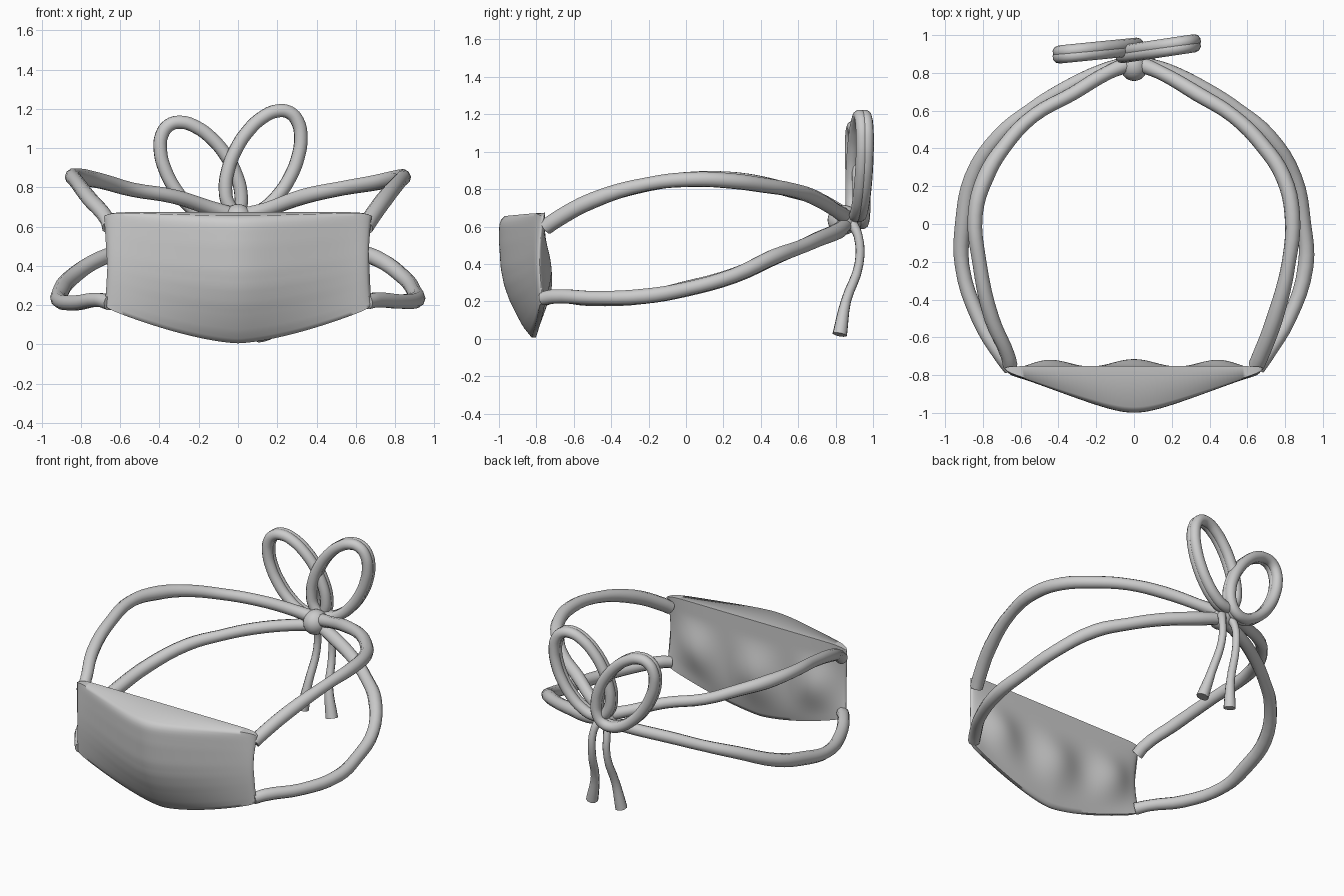
import bpy
from math import sin, cos, pi, sqrt
import random

if "Cube" in bpy.data.objects:
    bpy.data.objects.remove(bpy.data.objects["Cube"])
random.seed(4)


def smooth(obj, deg):
    bpy.ops.object.select_all(action='DESELECT')
    obj.select_set(True)
    bpy.context.view_layer.objects.active = obj
    if obj.type == 'CURVE':
        bpy.ops.object.convert(target='MESH')
    bpy.ops.object.shade_smooth_by_angle(angle=deg * pi / 180)


def tube(name, points, radius, radii=None, cyclic=False, res=4):
    """Round cord through points, converted to a mesh."""
    curve = bpy.data.curves.new(name, 'CURVE')
    curve.dimensions = '3D'
    curve.bevel_depth = radius
    curve.bevel_resolution = 3
    curve.resolution_u = res
    curve.use_fill_caps = True
    spline = curve.splines.new('BEZIER')
    spline.bezier_points.add(len(points) - 1)
    for i, (bp, p) in enumerate(zip(spline.bezier_points, points)):
        bp.co = p
        bp.handle_left_type = bp.handle_right_type = 'AUTO'
        bp.radius = radii[i] if radii else 1
    spline.use_cyclic_u = cyclic
    obj = bpy.data.objects.new(name, curve)
    bpy.context.collection.objects.link(obj)
    smooth(obj, 50)
    return obj


def interp(table, v):
    for (a, fa), (b, fb) in zip(table, table[1:]):
        if v <= b:
            k = (v - a) / (b - a)
            return fa + (fb - fa) * k
    return table[-1][1]


# Mask body: closed cross-sections swept from side to side
DEPTH = [(0, .86), (.035, .95), (.08, .995), (.12, 1), (.25, 1), (.45, .96), (.58, .88),
         (.7, .75), (.82, .57), (.92, .40), (1, .2)]
NX, NV = 64, 28
verts, faces = [], []
for i in range(NX + 1):
    s = sin(pi / 2 * (-1 + 2 * i / NX)) * .4 + (-1 + 2 * i / NX) * .6
    t = abs(s)
    f = (sqrt(1.04) - sqrt(t * t + .04)) / (sqrt(1.04) - .2)
    bottom = .006 + .182 * t ** 1.5 + .012 * t ** 30
    top = .674 - .02 * t ** 20
    end = 1 - .75 * t ** 40          # thickness rounds off at the side edges
    front, back = [], []
    for j in range(NV + 1):
        v = j / NV
        z = top + (bottom - top) * v
        x = s * (.682 - .017 * sin(pi * v) ** .6 * t ** 4)
        edge = -.765 - .02 * sin(pi * v) * t ** 6
        lip = .018 * f * max(0, 1 - v / .15)
        front.append((x, edge - .016 * end - .218 * f * interp(DEPTH, v), z - lip))
        w = max(0, min(1, (v - .15) / .8))
        bump = .02 + .02 * cos(2 * pi * s * .68 / .46)
        yb = edge + .012 * end + bump * sin(pi * w) ** 2 * (1 - t ** 6) - .05 * f * v ** 5
        back.append((x, yb, z))
    verts += front + back[::-1]
R = 2 * (NV + 1)
for i in range(NX):
    for j in range(R):
        a, b = i * R + j, i * R + (j + 1) % R
        faces.append((a, b, b + R, a + R))
faces.append(tuple(range(R))[::-1])
faces.append(tuple(range(NX * R, NX * R + R)))
mesh = bpy.data.meshes.new("mask_body")
mesh.from_pydata(verts, [], faces)
mask = bpy.data.objects.new("mask_body", mesh)
bpy.context.collection.objects.link(mask)
smooth(mask, 75)

# Head straps: an upper and a lower cord on each side, meeting at the knot
UPPER = [(.65, -.75, .60), (.67, -.70, .635), (.75, -.5, .74), (.815, -.2, .825),
         (.835, .05, .855), (.79, .25, .845), (.69, .41, .825), (.53, .57, .79),
         (.33, .69, .75), (.14, .80, .69), (.0, .86, .645)]
LOWER = [(.65, -.765, .215), (.70, -.70, .222), (.82, -.5, .215), (.905, -.22, .228),
         (.90, .0, .265), (.85, .25, .34), (.71, .47, .435), (.56, .60, .49),
         (.38, .71, .535), (.17, .81, .575), (.0, .86, .61)]
for side, label in ((1, "right"), (-1, "left")):
    for path, kind in ((UPPER, "upper"), (LOWER, "lower")):
        pts = [(side * x + random.uniform(-.006, .006), y, z + random.uniform(-.005, .005))
               for x, y, z in path]
        radii = [random.uniform(.93, 1.15) for _ in pts]
        tube(f"{kind}_strap_{label}", pts, .039, radii)

# Bow loops: two merged strands side by side around a tilted ellipse
for label, cx, cy, cz, tilt, slope in (("right", .128, .928, .924, .48, .15),
                                       ("left", -.19, .918, .876, -.59, .10)):
    for k, off in enumerate((-.013, .013)):
        pts = []
        for i in range(16):
            a = 2 * pi * i / 16
            u, w = .155 * cos(a), .29 * sin(a)
            x = u * cos(tilt) + w * sin(tilt)
            z = -u * sin(tilt) + w * cos(tilt)
            pts.append((cx + x, cy + slope * x + off, cz + z))
        tube(f"bow_loop_{label}_{k + 1}", pts, .035, cyclic=True, res=4)

# Hanging cord ends, flaring at the tip
for label, xs in (("right", (.03, .055, .065, .09, .135)),
                  ("left", (-.03, -.045, -.05, -.065, -.085))):
    yz = ((.88, .63), (.92, .55), (.925, .40), (.855, .20), (.822, .022))
    tube(f"cord_end_{label}", [(x, y, z) for x, (y, z) in zip(xs, yz)], .03,
         [1, .8, .8, .9, 1.3])

# Knot
bpy.ops.mesh.primitive_uv_sphere_add(segments=24, ring_count=14, location=(0, .84, .635))
knot = bpy.context.object
knot.name = "knot"
knot.scale = (.075, .083, .08)
smooth(knot, 60)
